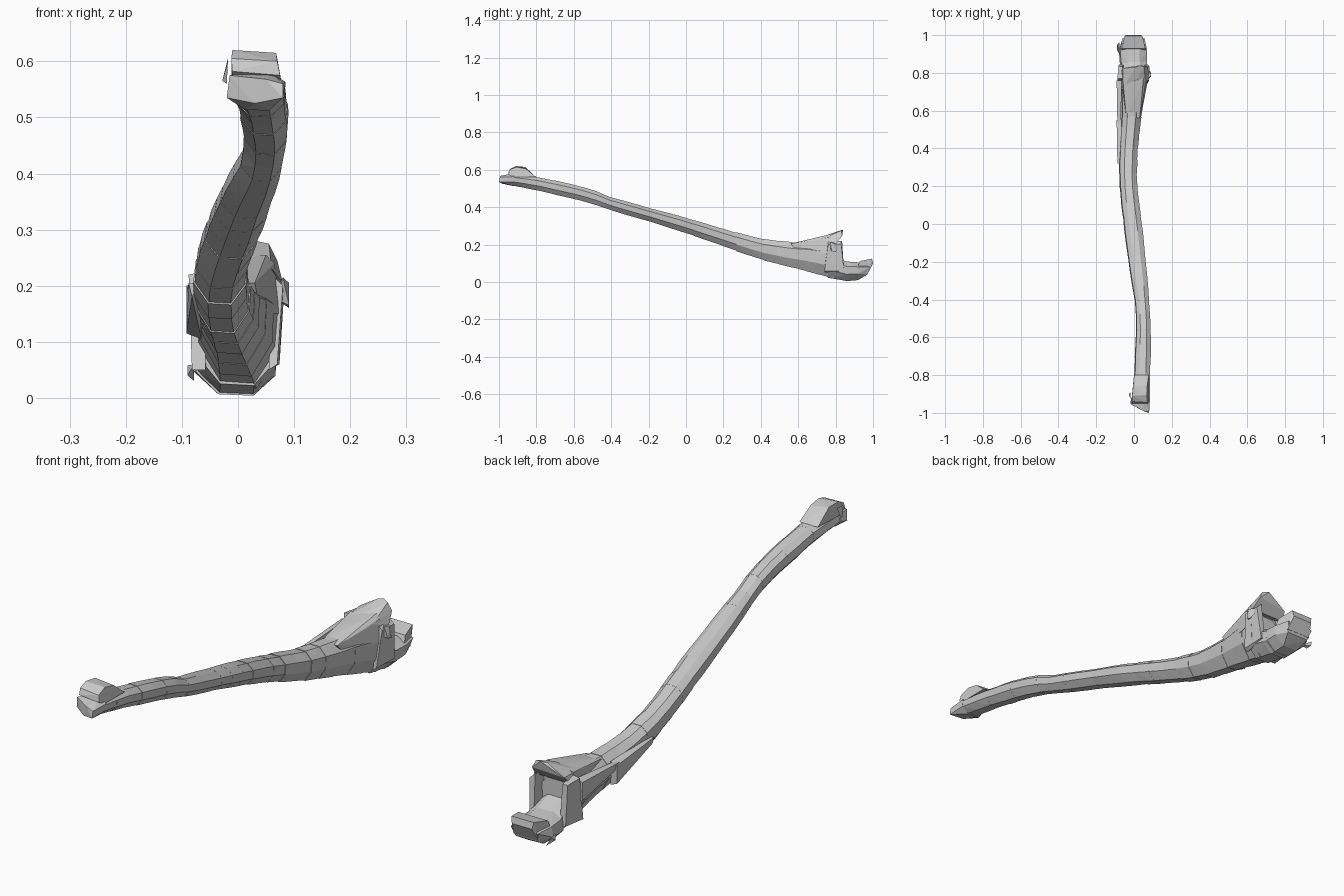
import bpy, bmesh, random

random.seed(4)


def hull(name, pts):
    """Faceted convex chunk around a set of points."""
    bm = bmesh.new()
    for p in pts:
        bm.verts.new(p)
    res = bmesh.ops.convex_hull(bm, input=bm.verts)
    junk = {g for g in res["geom_interior"] + res["geom_unused"]
            if isinstance(g, bmesh.types.BMVert)}
    bmesh.ops.delete(bm, geom=list(junk), context='VERTS')
    bmesh.ops.recalc_face_normals(bm, faces=bm.faces)
    me = bpy.data.meshes.new(name)
    bm.to_mesh(me)
    bm.free()
    ob = bpy.data.objects.new(name, me)
    bpy.context.collection.objects.link(ob)
    return ob


# Rounded eight-sided bone cross-section, normalised to -1..1
RING = [(-1, -.2), (-.9, .6), (-.4, 1), (.45, 1),
        (1, .5), (.95, -.3), (.4, -1), (-.45, -.95)]


def ring(y, xl, xr, zb, zt, grow=1.0):
    cx, cz = (xl + xr) / 2, (zb + zt) / 2
    return [(cx + u * grow * (xr - xl) / 2, y,
             cz + v * grow * (zt - zb) / 2) for u, v in RING]


# Shaft envelope: y, left x, right x, bottom z, top z
SHAFT = [
    (-0.93, -.012, .085, .515, .575),
    (-0.80, .000, .086, .490, .563),
    (-0.60, .010, .090, .445, .520),
    (-0.50, .010, .087, .417, .495),
    (-0.40, .003, .080, .383, .452),
    (-0.20, -.030, .063, .325, .397),
    (0.00, -.055, .042, .262, .343),
    (0.17, -.075, .020, .202, .293),
    (0.30, -.080, .014, .155, .255),
    (0.42, -.075, .022, .115, .228),
    (0.55, -.066, .035, .083, .212),
    (0.68, -.068, .058, .048, .215),
    (0.79, -.075, .080, .015, .200),
]


def envelope(y):
    for a, b in zip(SHAFT, SHAFT[1:]):
        if y <= b[0] + 1e-6:
            t = (y - a[0]) / (b[0] - a[0])
            return [p + (q - p) * t for p, q in zip(a[1:], b[1:])]


# Shaft: a chain of slightly mismatched, overlapping chunks
N = 23
y0, y1 = SHAFT[0][0], SHAFT[-1][0]
for i in range(N):
    a = y0 + (y1 - y0) * i / N
    b = y0 + (y1 - y0) * (i + 1) / N
    g1, g2 = random.uniform(.96, 1.03), random.uniform(.96, 1.03)
    hull("shaft_segment", ring(a, *envelope(a), g1) + ring(b, *envelope(b), g2))

# Far end: slanted tip and the flat rounded knob on top
hull("tip", ring(-0.92, -.015, .085, .512, .58) +
     [(-.02, -.95, .535), (-.015, -.955, .575), (.03, -.98, .525),
      (.08, -1, .535), (.08, -.995, .56), (.05, -.99, .568)])
hull("knob", [(-.01, -.95, .582), (.075, -.95, .575), (-.012, -.94, .605),
              (.07, -.945, .60), (-.01, -.91, .62), (.068, -.905, .615),
              (-.005, -.86, .615), (.07, -.855, .605), (.0, -.80, .56),
              (.078, -.80, .56), (.078, -.92, .56), (-.012, -.92, .565)])
hull("knob_side_chip", [(-.02, -.92, .56), (-.028, -.90, .565),
                        (-.018, -.89, .605), (-.018, -.93, .60)])

# Upper joint: front process sweeping up to a beak
hull("beak_root", [(-.04, .56, .205), (.03, .56, .205), (-.055, .70, .222),
                   (.055, .70, .225), (-.06, .77, .235), (.065, .77, .24),
                   (-.07, .78, .15), (.078, .78, .15), (-.05, .60, .15),
                   (.04, .60, .15), (.0, .77, .25), (.05, .77, .255)])
hull("beak", [(-.055, .73, .228), (.06, .73, .23), (.01, .83, .277),
              (.055, .83, .275), (.03, .84, .280), (.07, .835, .245),
              (-.06, .825, .235), (-.07, .80, .205), (.08, .80, .205),
              (.02, .77, .257)])

# Side walls and floor around the hollow of the joint
hull("left_wall", [(-.082, .74, .05), (-.058, .74, .05), (-.088, .77, .22),
                   (-.058, .77, .225), (-.082, .835, .215), (-.06, .835, .215),
                   (-.08, .845, .06), (-.055, .845, .06)])
hull("right_wall", [(.055, .74, .05), (.07, .74, .06), (.06, .76, .22),
                    (.08, .76, .20), (.06, .83, .22), (.083, .83, .20),
                    (.055, .845, .06), (.074, .845, .06)])
hull("side_nub", [(.07, .77, .175), (.091, .78, .165), (.091, .80, .16),
                  (.091, .79, .205), (.08, .77, .215), (.07, .83, .20)])
hull("joint_floor", ring(.76, -.07, .07, .022, .145) +
     ring(.87, -.072, .07, .004, .105))

# Heel of the bone with a hooked lip
hull("heel", ring(.85, -.075, .07, .004, .11) +
     ring(.92, -.08, .07, .010, .105) +
     [(-.05, .97, .04), (.045, .97, .04), (-.06, .985, .08), (.055, .985, .08)])
hull("heel_lip", [(-.07, .91, .06), (.065, .91, .06), (-.065, .93, .112),
                  (.06, .93, .112), (-.05, .995, .125), (.045, .995, .125),
                  (-.045, 1, .10), (.04, 1, .10), (-.055, .975, .05),
                  (.05, .975, .05)])
hull("heel_chip", [(-.078, .90, .06), (-.09, .92, .04), (-.09, .95, .058),
                   (-.078, .96, .03)])

# Thin ridge along the left flank below the joint
for a, b, za, zb in [(.32, .55, .205, .185), (.53, .76, .19, .20)]:
    hull("flank_ridge", [(-.082, a, za - .025), (-.088, a, za), (-.07, a, za),
                         (-.092, b, zb - .07), (-.092, b, zb),
                         (-.065, b, zb + .01), (-.065, b, zb - .08)])
